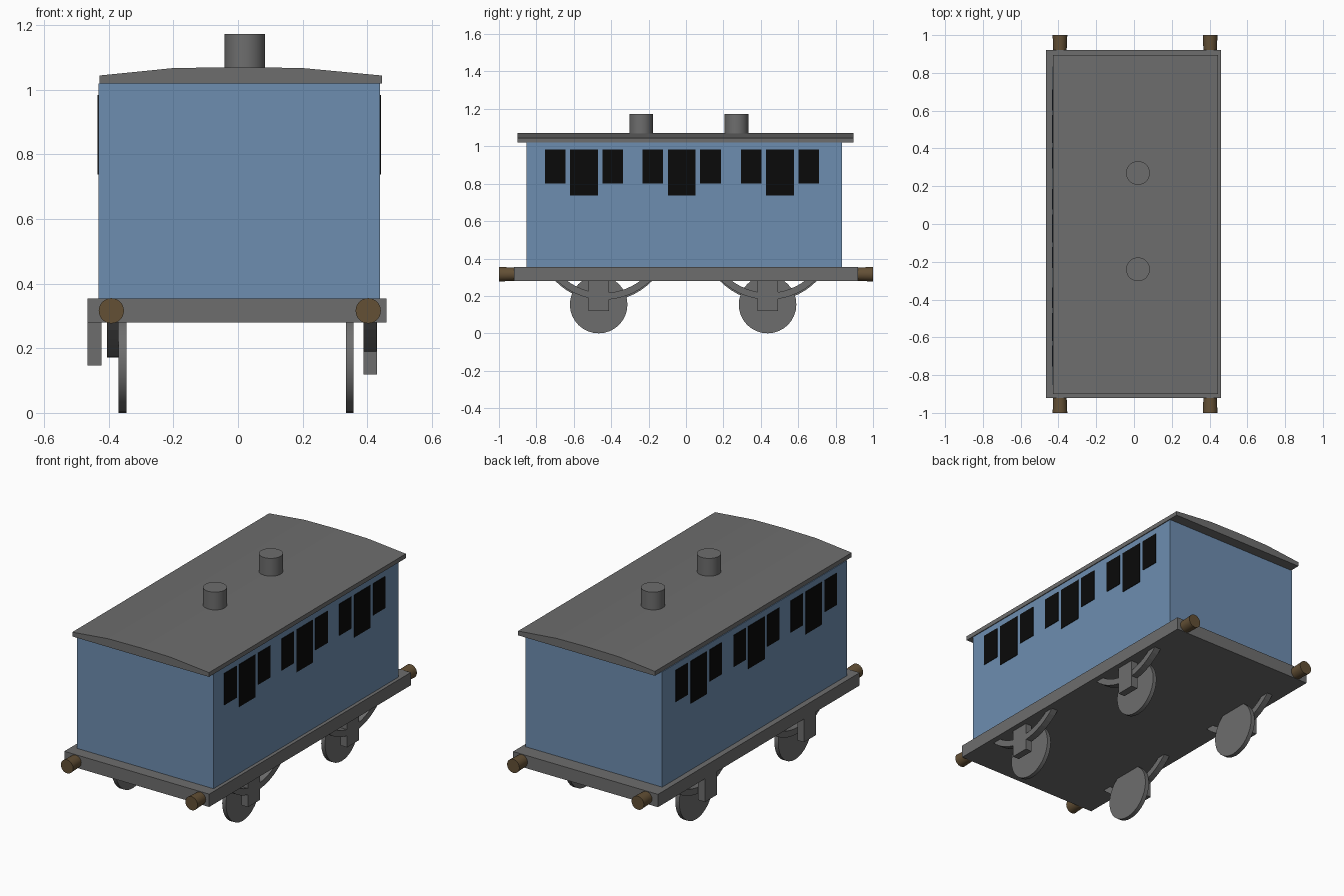
import bpy, bmesh, math
from mathutils import Matrix

cube = bpy.data.objects.get("Cube")
if cube:
    bpy.data.objects.remove(cube, do_unlink=True)


def material(name, rgb):
    m = bpy.data.materials.new(name)
    m.use_nodes = True
    m.diffuse_color = (*rgb, 1)
    m.node_tree.nodes["Principled BSDF"].inputs["Base Color"].default_value = (*rgb, 1)
    return m


BLUE = material("body_blue", (0.155, 0.27, 0.435))
GREY = material("iron_grey", (0.155, 0.155, 0.155))
BROWN = material("buffer_brown", (0.125, 0.08, 0.036))
BLACK = material("window_black", (0.003, 0.003, 0.003))


def finish(name, bm, mat, smooth=False):
    bmesh.ops.recalc_face_normals(bm, faces=bm.faces)
    mesh = bpy.data.meshes.new(name)
    bm.to_mesh(mesh)
    bm.free()
    mesh.materials.append(mat)
    ob = bpy.data.objects.new(name, mesh)
    bpy.context.collection.objects.link(ob)
    if smooth:
        bpy.ops.object.select_all(action="DESELECT")
        ob.select_set(True)
        bpy.context.view_layer.objects.active = ob
        bpy.ops.object.shade_smooth_by_angle(angle=math.radians(35))
    return ob


def box(name, x, y, z, mat):
    bm = bmesh.new()
    bmesh.ops.create_cube(bm, size=1)
    for v in bm.verts:
        for i, (lo, hi) in enumerate((x, y, z)):
            v.co[i] = lo if v.co[i] < 0 else hi
    return finish(name, bm, mat)


def cylinder(name, centre, radius, length, axis, mat, end_radius=None, sides=32):
    turn = {"X": Matrix.Rotation(math.pi / 2, 4, "Y"),
            "Y": Matrix.Rotation(-math.pi / 2, 4, "X"),
            "Z": Matrix()}[axis]
    bm = bmesh.new()
    bmesh.ops.create_cone(bm, cap_ends=True, segments=sides, radius1=radius,
                          radius2=end_radius or radius, depth=length,
                          matrix=Matrix.Translation(centre) @ turn)
    return finish(name, bm, mat, True)


def prism(name, points, axis, lo, hi, mat):
    """Extrude a closed profile along x (points are y, z) or y (points are x, z)."""
    bm = bmesh.new()
    place = (lambda p, d: (d, p[0], p[1])) if axis == "X" else (lambda p, d: (p[0], d, p[1]))
    a = [bm.verts.new(place(p, lo)) for p in points]
    b = [bm.verts.new(place(p, hi)) for p in points]
    bm.faces.new(a)
    bm.faces.new(b[::-1])
    for i in range(len(points)):
        j = (i + 1) % len(points)
        bm.faces.new((a[i], a[j], b[j], b[i]))
    return finish(name, bm, mat)


# Underframe, body and shallow arched roof
box("underframe", (-0.465, 0.46), (-0.92, 0.92), (0.28, 0.354), GREY)
box("body", (-0.432, 0.44), (-0.852, 0.834), (0.354, 1.019), BLUE)
roof = [(-0.428, 1.019), (-0.428, 1.044), (-0.2, 1.067), (0.01, 1.07),
        (0.2, 1.067), (0.445, 1.044), (0.445, 1.019)]
prism("roof", roof, "Y", -0.9, 0.895, GREY)

# Roof vents
for label, y in (("front", -0.24), ("back", 0.27)):
    cylinder(label + "_roof_vent", (0.021, y, 1.11), 0.063, 0.124, "Z", GREY)

# Three window groups on each side: a tall pane between two short ones
for side, x in (("left", (0.438, 0.443)), ("right", (-0.435, -0.43))):
    for group, mid in enumerate((-0.545, -0.023, 0.503)):
        for pane, (offset, half, sill) in enumerate(
                ((-0.154, 0.055, 0.8), (0, 0.074, 0.738), (0.154, 0.055, 0.8))):
            y = mid + offset
            box(f"{side}_window_{group}_{pane}", x, (y - half, y + half),
                (sill, 0.983), BLACK)

# Tapered buffers at the four corners
for end, s in (("front", -1), ("back", 1)):
    for side, x in (("right", -0.392), ("left", 0.403)):
        r_in, r_out = 0.035, 0.039
        cylinder(f"{end}_{side}_buffer", (x, s * 0.955, 0.316),
                 r_in if s > 0 else r_out, 0.09, "Y", BROWN,
                 r_out if s > 0 else r_in)


def arc(y, radius, z, top):
    """Points of a downward arc that ends at height top."""
    a = math.acos((z - top) / radius)
    return [(y + radius * math.sin(t), z - radius * math.cos(t))
            for t in (-a + 2 * a * i / 14 for i in range(15))]


# Wheels, leaf springs and axle boxes
sides = (("left", (0.334, 0.358), (0.388, 0.428), (0.388, 0.43), 0.18, 0.119),
         ("right", (-0.37, -0.345), (-0.406, -0.37), (-0.465, -0.422), 0.171, 0.146))
for side, wheel_x, spring_x, box_x, spring_z, box_z in sides:
    for end, y, spring_y in (("front", -0.467, -0.44), ("back", 0.436, 0.44)):
        cylinder(f"{end}_{side}_wheel", (sum(wheel_x) / 2, y, 0.154), 0.154,
                 wheel_x[1] - wheel_x[0], "X", GREY)
        radius = 0.3625
        z = spring_z + radius
        profile = arc(spring_y, radius, z, 0.285) + arc(spring_y, radius - 0.036, z, 0.285)[::-1]
        prism(f"{end}_{side}_spring", profile, "X", *spring_x, GREY)
        box(f"{end}_{side}_axle_box", box_x, (y - 0.055, y + 0.055), (box_z, 0.285), GREY)
